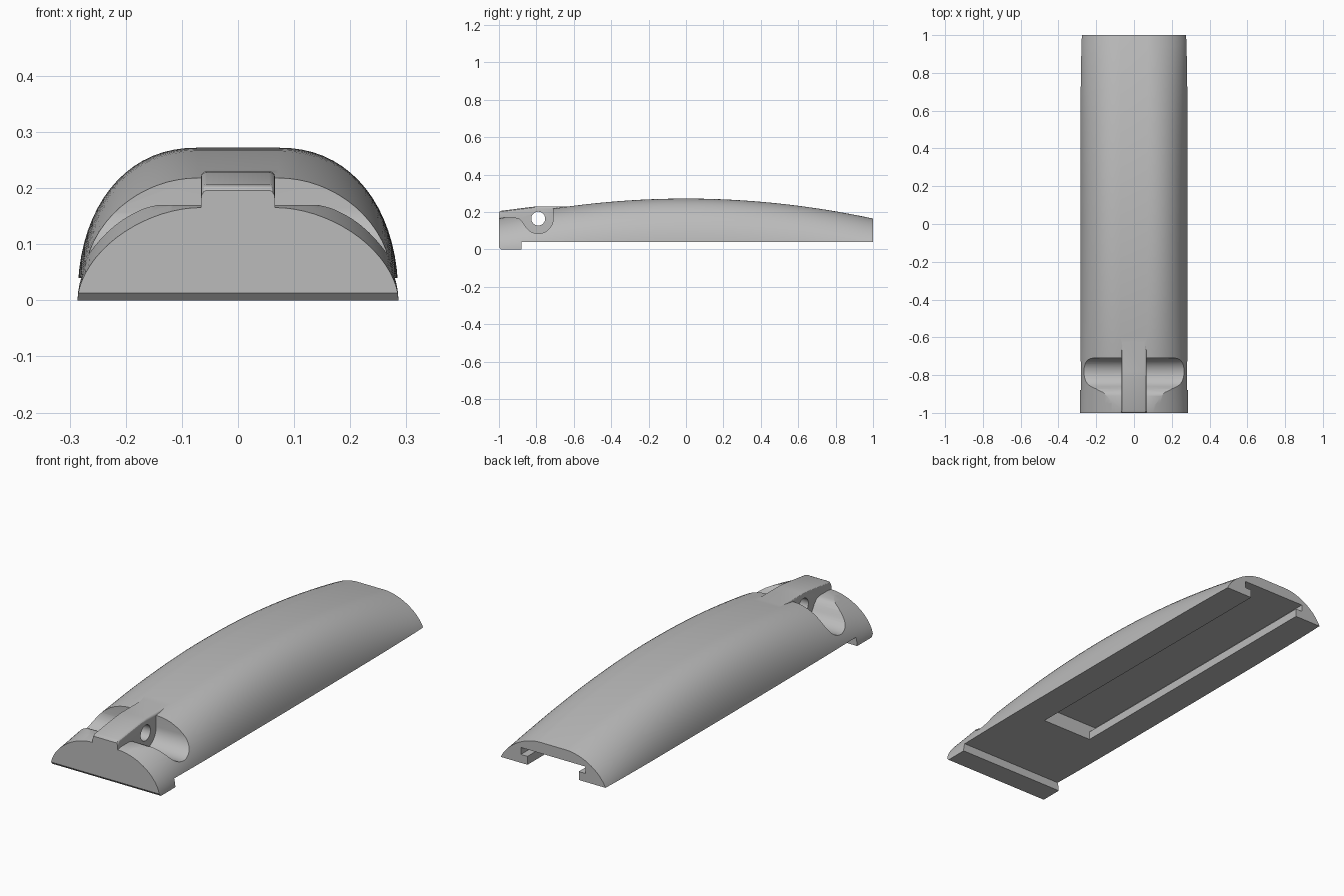
import bpy, bmesh, math

cube = bpy.data.objects.get("Cube")
if cube:
    bpy.data.objects.remove(cube, do_unlink=True)

grey = bpy.data.materials.new("plain_grey")
grey.use_nodes = True
grey.diffuse_color = (0.5, 0.5, 0.5, 1)
grey.node_tree.nodes["Principled BSDF"].inputs["Base Color"].default_value = (0.5, 0.5, 0.5, 1)


def finish(name, bm):
    bmesh.ops.recalc_face_normals(bm, faces=bm.faces)
    mesh = bpy.data.meshes.new(name)
    bm.to_mesh(mesh)
    bm.free()
    mesh.materials.append(grey)
    obj = bpy.data.objects.new(name, mesh)
    bpy.context.collection.objects.link(obj)
    return obj


def prism(name, profile, x0, x1):
    """Extrude a (y, z) profile from x0 to x1."""
    bm = bmesh.new()
    face = bm.faces.new([bm.verts.new((x0, y, z)) for y, z in profile])
    out = bmesh.ops.extrude_face_region(bm, geom=[face])
    moved = [v for v in out["geom"] if isinstance(v, bmesh.types.BMVert)]
    bmesh.ops.translate(bm, verts=moved, vec=(x1 - x0, 0, 0))
    return finish(name, bm)


def block(name, y0, y1, z0, z1, half):
    return prism(name, [(y0, z0), (y1, z0), (y1, z1), (y0, z1)], -half, half)


def apply_modifier(obj, mod):
    bpy.context.view_layer.objects.active = obj
    bpy.ops.object.modifier_apply(modifier=mod.name)


def combine(obj, other, operation):
    mod = obj.modifiers.new("combine", 'BOOLEAN')
    mod.operation, mod.solver, mod.object = operation, 'EXACT', other
    apply_modifier(obj, mod)
    bpy.data.objects.remove(other, do_unlink=True)


def arc(y, z, r, a0, a1, n):
    angles = [math.radians(a0 + (a1 - a0) * i / n) for i in range(n + 1)]
    return [(y + r * math.cos(a), z + r * math.sin(a)) for a in angles]


# Domed body: superelliptic sections lofted under a shallow lengthwise arch
HALF, FLAT, STEPS, STATIONS = 0.286, 0.072, 18, 40


def section(y):
    top = 0.272 - 0.107 * y * y
    power = 2.2 - 4 * (0.272 - top)
    side = []
    for i in range(STEPS + 1):
        a = math.pi / 2 * i / STEPS
        x = FLAT + (HALF - FLAT) * math.cos(a) ** (2 / power)
        side.append((x, top * abs(math.sin(a)) ** (2 / power)))
    side[-1] = (FLAT, top)
    return side + [(-x, z) for x, z in reversed(side)]


bm = bmesh.new()
rings = []
for j in range(STATIONS + 1):
    y = -1 + 2 * j / STATIONS
    rings.append([bm.verts.new((x, y, z)) for x, z in section(y)])
for a, b in zip(rings, rings[1:]):
    for i in range(len(a)):
        k = (i + 1) % len(a)
        bm.faces.new((a[i], a[k], b[k], b[i]))
bm.faces.new(rings[0])
bm.faces.new(rings[-1])
body = finish("body", bm)

# Raised underside behind the front lip, and the lip's small chamfer
combine(body, block("undercut", -0.88, 1.1, -0.1, 0.04, 0.5), 'DIFFERENCE')
combine(body, prism("lip_chamfer", [(-1.012, 0.026), (-0.976, -0.013), (-1.012, -0.013)],
                    -0.5, 0.5), 'DIFFERENCE')

# T-shaped slot open at the rear
combine(body, block("slot_neck", -0.48, 1.1, -0.1, 0.09, 0.135), 'DIFFERENCE')
combine(body, block("slot_head", -0.48, 1.1, 0.08, 0.113, 0.17), 'DIFFERENCE')

# Rounded cross channel and front shelf, on both sides of the lug
PIN_Y, PIN_Z = -0.79, 0.165
channel = [(-1.1, 0.17), (-0.91, 0.17), (-0.89, 0.164), (-0.873, 0.147)]
channel += arc(PIN_Y, PIN_Z, 0.08, 210, 360, 20) + [(-0.71, 0.4), (-1.1, 0.4)]
for s in (-1, 1):
    combine(body, prism("channel_cutter", channel, s * 0.06, s * 0.5), 'DIFFERENCE')

# Central lug with softened upper edges
lug = prism("lug", [(-1, 0.07), (-1, 0.196), (-0.995, 0.203), (-0.985, 0.207),
                    (-0.82, 0.228), (-0.78, 0.23), (-0.62, 0.23), (-0.62, 0.07)],
            -0.066, 0.066)
bm = bmesh.new()
bm.from_mesh(lug.data)
edges = [e for e in bm.edges if abs(e.verts[0].co.x - e.verts[1].co.x) < 0.001
         and min(v.co.z for v in e.verts) > 0.19]
bmesh.ops.bevel(bm, geom=edges, offset=0.01, segments=3, profile=0.5, affect='EDGES')
bmesh.ops.recalc_face_normals(bm, faces=bm.faces)
bm.to_mesh(lug.data)
bm.free()
combine(body, lug, 'UNION')

# Pin hole through the lug
combine(body, prism("pin_hole", arc(PIN_Y, PIN_Z, 0.037, 0, 348.75, 31), -0.2, 0.2), 'DIFFERENCE')

# Smooth shading with crisp edges
bpy.ops.object.select_all(action='DESELECT')
body.select_set(True)
bpy.context.view_layer.objects.active = body
bpy.ops.object.shade_smooth_by_angle(angle=math.radians(30))
